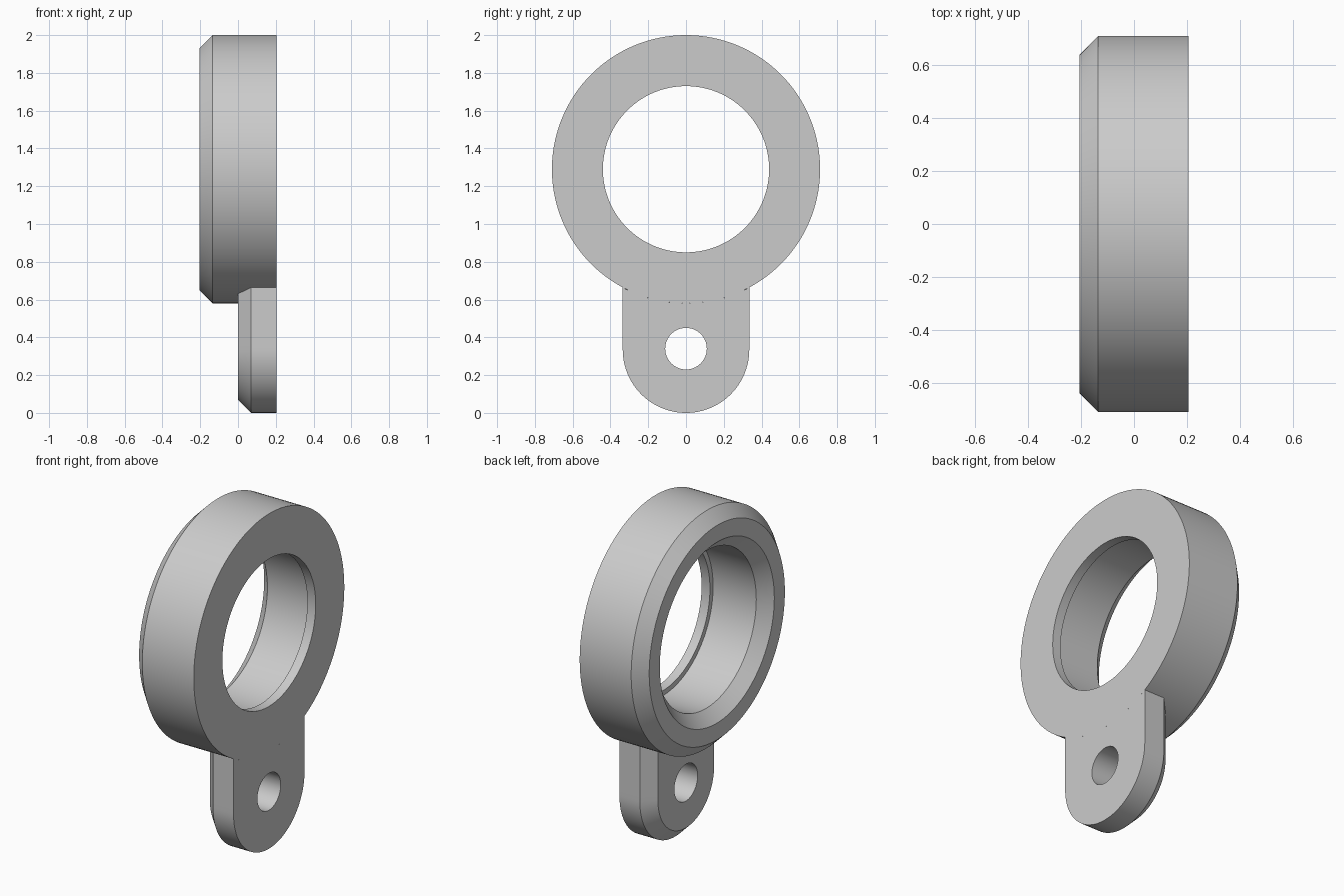
import bpy, bmesh
from math import sin, cos, pi, asin, radians

if "Cube" in bpy.data.objects:
    bpy.data.objects.remove(bpy.data.objects["Cube"])

RING_Z, RING_R = 1.29, 0.71
TAB_R, HOLE_R = 0.335, 0.11
X_FRONT, X_BACK, BEVEL = -0.205, 0.205, 0.07


def circle(x, r, z, angles):
    return [(x, r * cos(a), z + r * sin(a)) for a in angles]


def closed_loft(name, loops):
    """Join equal-length loops into a closed tube (last loop back to first)."""
    bm = bmesh.new()
    rows = [[bm.verts.new(p) for p in loop] for loop in loops]
    n = len(rows[0])
    for a, b in zip(rows, rows[1:] + rows[:1]):
        for i in range(n):
            j = (i + 1) % n
            bm.faces.new((a[i], a[j], b[j], b[i]))
    bmesh.ops.recalc_face_normals(bm, faces=bm.faces)
    mesh = bpy.data.meshes.new(name)
    bm.to_mesh(mesh)
    bm.free()
    ob = bpy.data.objects.new(name, mesh)
    bpy.context.collection.objects.link(ob)
    bpy.ops.object.select_all(action='DESELECT')
    ob.select_set(True)
    bpy.context.view_layer.objects.active = ob
    bpy.ops.object.shade_smooth_by_angle(angle=radians(25))
    return ob


# Ring: revolved section with bevelled mouth and a small lip at the flat side
angles = [2 * pi * i / 128 for i in range(128)]
section = [(X_BACK, RING_R), (X_FRONT + BEVEL, RING_R), (X_FRONT, RING_R - BEVEL),
           (X_FRONT, 0.54), (X_FRONT + BEVEL, 0.47), (0.15, 0.47),
           (0.15, 0.44), (X_BACK, 0.44)]
closed_loft("ring", [circle(x, r, RING_Z, angles) for x, r in section])


# Mounting tab: round bottom, straight sides, top hugging the ring
def tab_outline(x, r):
    pts = circle(x, r, TAB_R, [pi + pi * i / 48 for i in range(49)])
    half = asin(r / RING_R)
    pts += circle(x, RING_R, RING_Z, [-pi / 2 + half * (1 - i / 12) for i in range(25)])
    return pts


def hole_loop(x):
    """Hole points, each facing its matching outline point."""
    loop = []
    for _, y, z in tab_outline(x, TAB_R):
        d = (y * y + (z - TAB_R) ** 2) ** 0.5
        loop.append((x, HOLE_R * y / d, TAB_R + 0.005 + HOLE_R * (z - TAB_R) / d))
    # extra points along each straight side keep the hole round
    return loop


def densify(loop, extra=8):
    """Subdivide the two straight sides of the outline."""
    def span(a, b):
        return [tuple(p + (q - p) * k / (extra + 1) for p, q in zip(a, b))
                for k in range(1, extra + 1)]
    return loop[:49] + span(loop[48], loop[49]) + loop[49:] + span(loop[-1], loop[0])


def round_hole(x):
    loop = []
    for _, y, z in densify(tab_outline(x, TAB_R)):
        d = (y * y + (z - TAB_R) ** 2) ** 0.5
        loop.append((x, HOLE_R * y / d, TAB_R + 0.005 + HOLE_R * (z - TAB_R) / d))
    return loop


closed_loft("mounting_tab", [
    round_hole(0), densify(tab_outline(0, TAB_R - BEVEL)),
    densify(tab_outline(BEVEL, TAB_R)), densify(tab_outline(X_BACK, TAB_R)),
    round_hole(X_BACK)])
